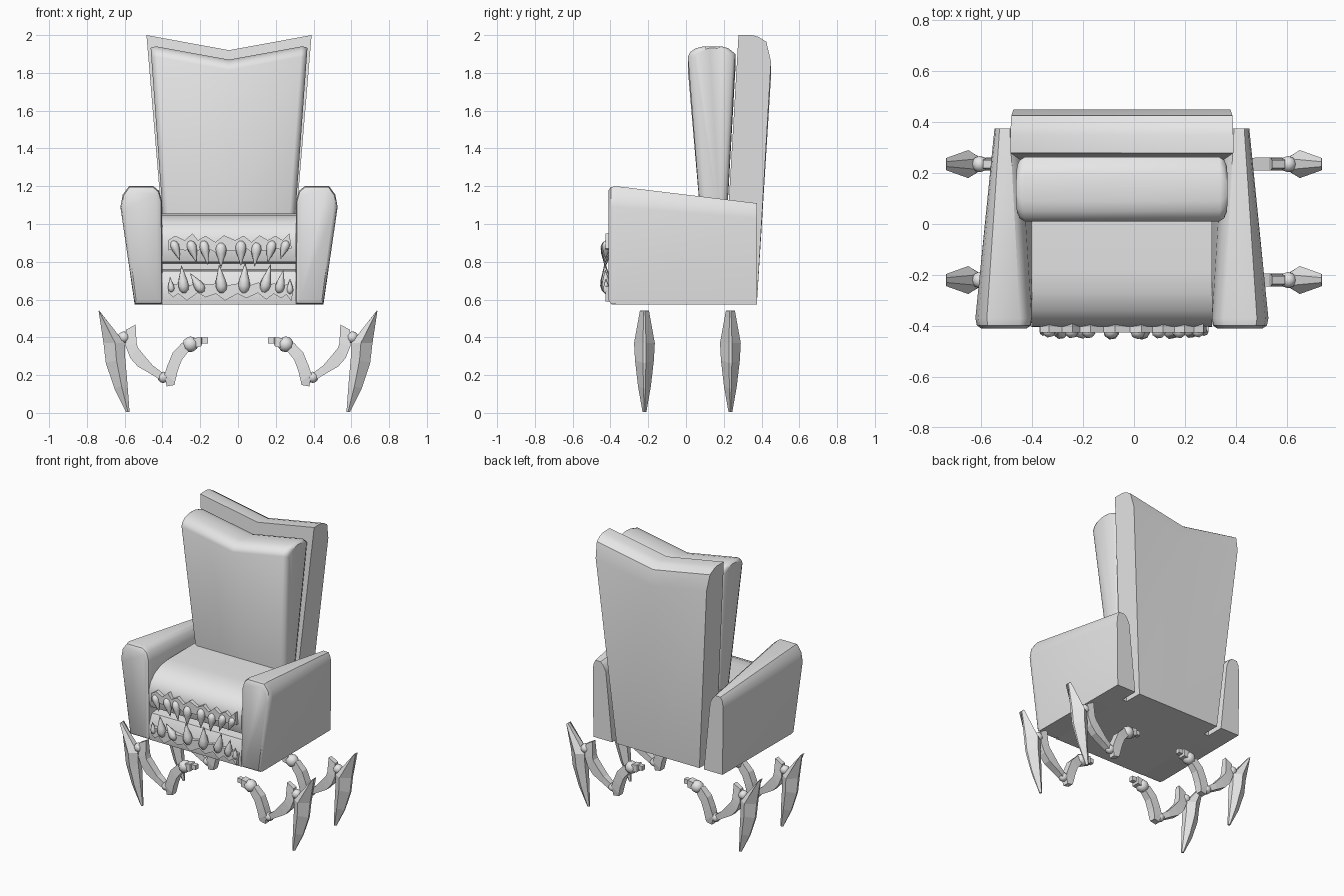
import bpy, bmesh, math
from mathutils import Vector, Matrix

if "Cube" in bpy.data.objects:
    bpy.data.objects.remove(bpy.data.objects["Cube"])

CX = -0.0475  # centre line of the chair body
grey = bpy.data.materials.new("plain_grey")
grey.diffuse_color = (0.8, 0.8, 0.8, 1)
grey.use_nodes = True
grey.node_tree.nodes["Principled BSDF"].inputs["Base Color"].default_value = grey.diffuse_color


def finish(name, bm, smooth=35):
    bmesh.ops.remove_doubles(bm, verts=bm.verts, dist=0.0002)
    bmesh.ops.recalc_face_normals(bm, faces=bm.faces)
    me = bpy.data.meshes.new(name)
    bm.to_mesh(me)
    bm.free()
    me.materials.append(grey)
    ob = bpy.data.objects.new(name, me)
    bpy.context.collection.objects.link(ob)
    if smooth:
        bpy.ops.object.select_all(action='DESELECT')
        ob.select_set(True)
        bpy.context.view_layer.objects.active = ob
        bpy.ops.object.shade_smooth_by_angle(angle=math.radians(smooth))
    return ob


def add_loft(bm, rings):
    """Skin a list of equal-length point rings and cap both ends."""
    vs = [[bm.verts.new(p) for p in r] for r in rings]
    n = len(vs[0])
    for a, b in zip(vs, vs[1:]):
        for i in range(n):
            j = (i + 1) % n
            bm.faces.new((a[i], a[j], b[j], b[i]))
    bm.faces.new(vs[0])
    bm.faces.new(vs[-1])


def loft(name, rings, smooth=35):
    bm = bmesh.new()
    add_loft(bm, rings)
    return finish(name, bm, smooth)


# Armrests: tapered, rounded along the top and around the front
ARM_FRONT = [(.50, .575), (.575, 1.09), (.563, 1.155), (.53, 1.2),
             (.40, 1.2), (.37, 1.175), (.354, 1.12), (.352, .575)]
ARM_BACK = [(.495, .575), (.50, 1.03), (.495, 1.08), (.48, 1.11),
            (.44, 1.11), (.42, 1.09), (.40, 1.05), (.352, .575)]
for side, label in ((-1, "left"), (1, "right")):
    cap = [(.46 + (u - .46) * .8, .88 + (z - .88) * .93) for u, z in ARM_FRONT]
    mid = [(.46 + (u - .46) * .95, .88 + (z - .88) * .985) for u, z in ARM_FRONT]
    rings = [[(CX + side * u, y, z) for u, z in ring]
             for ring, y in ((cap, -.41), (mid, -.398), (ARM_FRONT, -.37), (ARM_BACK, .375))]
    loft(label + "_armrest", rings, 40)


def v_panel(name, profile, half, slope, z_ref, drop, ends):
    """Upright panel whose top dips to a V at the middle."""
    cy = sum(y for y, z in profile) / len(profile)

    def ring(s, inset, pinch):
        out = []
        for y, z in profile:
            w = half - (z_ref - z) * slope - inset
            zz = z - (drop * (1 - abs(s)) if z > 1.7 else 0) - (pinch * .25 if z > 1.7 else 0)
            yy = y + max(-pinch, min(pinch, cy - y))
            out.append((CX + s * w, yy, zz))
        return out
    left = [ring(-1, i, p) for i, p in ends]
    right = [ring(1, i, p) for i, p in reversed(ends)]
    return loft(name, left + [ring(0, 0, 0)] + right, 40)


# Backrest shell and the padded cushion in front of it
v_panel("backrest_shell",
        [(.195, .575), (.278, 2.0), (.35, 2.0), (.385, 1.99), (.425, 1.965), (.45, 1.86), (.375, .575)],
        .437, .0836, 2.0, .08, [(0, 0)])
v_panel("back_cushion",
        [(.08, 1.0), (.01, 1.885), (.022, 1.91), (.05, 1.93), (.09, 1.94), (.19, 1.94), (.225, 1.93), (.262, 1.90), (.215, 1.0)],
        .415, .072, 1.94, .07, [(0, .035), (.01, .012), (.03, 0)])

# Seat block with a mouth slot across its front
SEAT = [(.25, 1.055), (-.18, 1.055), (-.27, 1.045), (-.34, 1.015), (-.385, .97), (-.402, .92),
        (-.402, .85), (-.385, .80), (-.27, .79), (-.27, .76), (-.37, .75), (-.398, .69),
        (-.405, .63), (-.395, .575), (.25, .575)]
loft("seat_block", [[(CX + s * .354, y, z) for y, z in SEAT] for s in (-1, 1)])


def add_tooth(bm, x, z, length, r, tilt, up):
    """Drop-shaped fang with a bulbous root; tilt leans the tip sideways."""
    prof = [(0, .35), (.10, .8), (.25, 1), (.45, .85), (.75, .4), (1, .05)]
    d = Vector((math.sin(tilt), -.06, math.cos(tilt) * up)).normalized()
    m = Matrix.Translation((x, -.42, z)) @ d.to_track_quat('Z', 'Y').to_matrix().to_4x4()
    add_loft(bm, [[m @ Vector((r * k * math.cos(a * math.pi / 4), r * k * math.sin(a * math.pi / 4), t * length))
                   for a in range(8)] for t, k in prof])


# Fangs: x, root height, length, radius, lean
UPPER = [(-.345, .91, .11, .024, .35), (-.255, .91, .12, .027, .3), (-.185, .91, .13, .027, .2),
         (-.09, .90, .13, .030, .0), (.015, .91, .13, .030, .0), (.10, .90, .125, .028, -.1),
         (.185, .91, .12, .027, -.25), (.26, .91, .10, .024, -.35)]
LOWER = [(-.352, .64, .08, .018, -.1), (-.285, .635, .145, .030, -.1), (-.185, .64, .12, .028, -.6),
         (-.085, .635, .15, .032, -.1), (.03, .635, .16, .032, .05), (.135, .64, .15, .030, .25),
         (.215, .635, .125, .026, .2), (.275, .63, .08, .018, .0)]
for name, teeth, up in (("upper", UPPER, -1), ("lower", LOWER, 1)):
    bm = bmesh.new()
    for x, z, length, r, tilt in teeth:
        add_tooth(bm, x, z, length, r, tilt, up)
    finish(name + "_fangs", bm, 50)
    # Jagged gum line rising to a point beside each root
    bm = bmesh.new()
    top, low = [], []
    for i, (x, z, length, r, tilt) in enumerate(teeth):
        peak = .028 + .012 * (i % 2)
        top += [(x - r, z - up * .004), (x + r * .5, z - up * peak)]
        low += [(x - r, z + up * .05), (x + r, z + up * .04)]
    outline = top + low[::-1]
    add_loft(bm, [[(x, y, z) for x, z in outline] for y in (-.36, -.425)])
    finish(name + "_gum", bm, 0)


def add_ball(bm, x, z, r, y):
    bmesh.ops.create_icosphere(bm, subdivisions=2, radius=r, matrix=Matrix.Translation((x, y, z)))


# Jointed insect-like legs: (lower edge, upper edge, half width) stations
PEG = [((.16, .367), (.16, .398), .016), ((.19, .367), (.19, .398), .016),
       ((.195, .352), (.195, .402), .026), ((.235, .345), (.235, .395), .026)]
THIGH = [((.262, .325), (.294, .373), .022), ((.298, .28), (.345, .32), .026), ((.32, .22), (.372, .255), .027),
         ((.333, .165), (.389, .205), .026), ((.336, .148), (.378, .14), .02)]
SHIN = [((.395, .165), (.402, .214), .018), ((.46, .205), (.45, .25), .024), ((.53, .245), (.495, .302), .026),
        ((.57, .29), (.53, .345), .026), ((.595, .352), (.537, .37), .024), ((.592, .44), (.542, .468), .016)]
CLAW = [((.736, .543), (.738, .538), .024), ((.60, .37), (.712, .37), .055), ((.597, .29), (.70, .265), .05),
        ((.585, .15), (.655, .13), .034), ((.574, .004), (.592, .004), .010)]
for side, sl in ((-1, "left"), (1, "right")):
    for y, fl in ((-.22, "front"), (.235, "rear")):
        for part, stations in (("hip_peg", PEG), ("thigh", THIGH), ("shin", SHIN)):
            loft(f"{fl}_{sl}_{part}",
                 [[(side * a[0], y - w, a[1]), (side * a[0], y + w, a[1]),
                   (side * b[0], y + w, b[1]), (side * b[0], y - w, b[1])]
                  for a, b, w in stations], 0)
        # Claw: ridged blade with a diamond section
        rings = []
        for a, b, w in CLAW:
            m = Vector(a).lerp(Vector(b), .45)
            rings.append([(side * a[0], y - w * .4, a[1]), (side * a[0], y + w * .4, a[1]),
                          (side * m.x, y + w, m.y), (side * b[0], y + w * .15, b[1]),
                          (side * b[0], y - w * .15, b[1]), (side * m.x, y - w, m.y)])
        loft(f"{fl}_{sl}_claw", rings, 0)
        bm = bmesh.new()
        for x, z, r in ((.252, .363, .042), (.396, .188, .03), (.605, .40, .032)):
            add_ball(bm, side * x, z, r, y)
        finish(f"{fl}_{sl}_joints", bm, 40)
